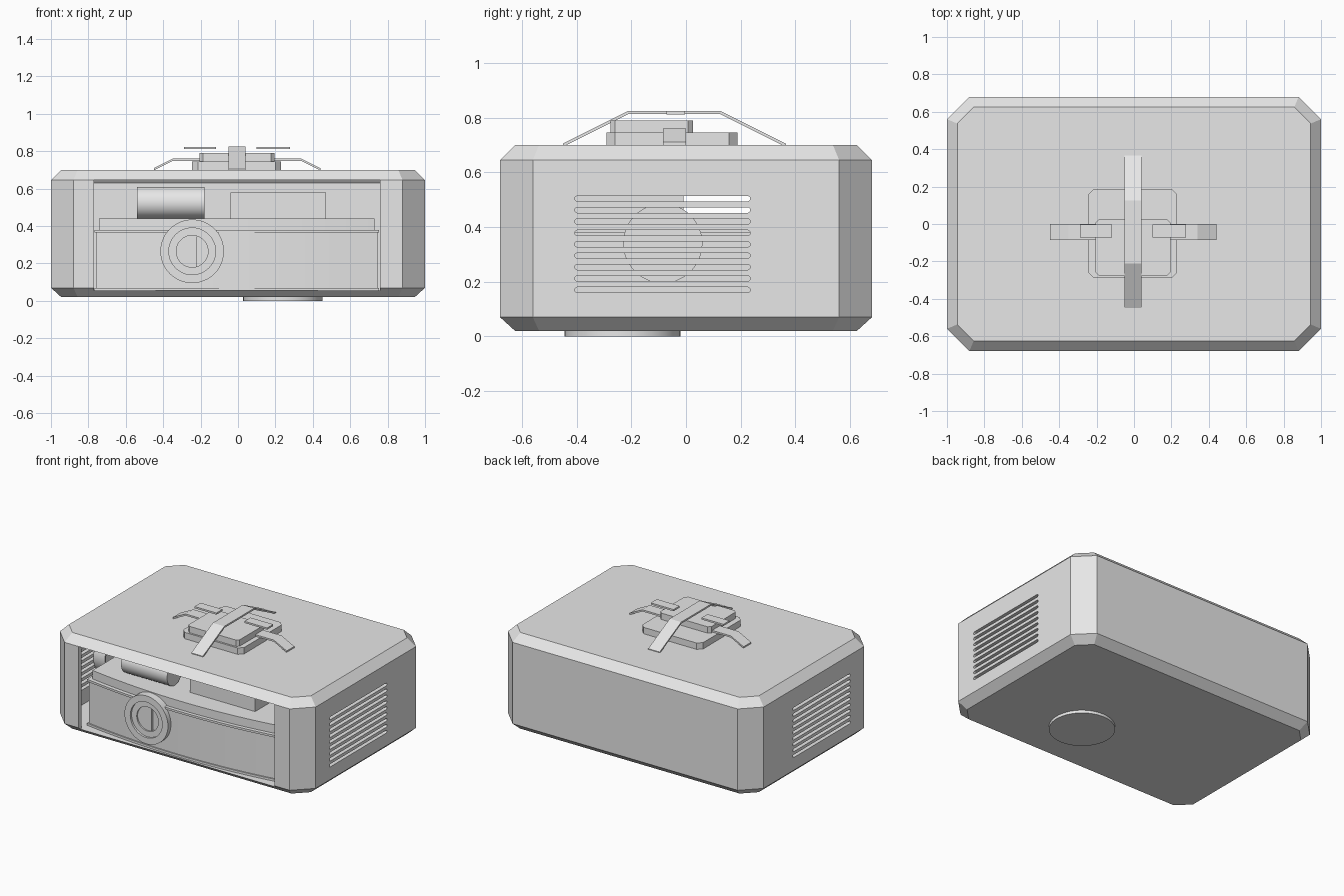
import bpy, bmesh, math
from mathutils import Matrix, Vector

if "Cube" in bpy.data.objects:
    bpy.data.objects.remove(bpy.data.objects["Cube"])

grey = bpy.data.materials.new("light_grey")
grey.use_nodes = True
grey.diffuse_color = (0.8, 0.8, 0.8, 1)
grey.node_tree.nodes["Principled BSDF"].inputs["Base Color"].default_value = (0.8, 0.8, 0.8, 1)


def finish(name, bm, smooth=False):
    bmesh.ops.recalc_face_normals(bm, faces=bm.faces)
    mesh = bpy.data.meshes.new(name)
    bm.to_mesh(mesh)
    bm.free()
    mesh.materials.append(grey)
    ob = bpy.data.objects.new(name, mesh)
    bpy.context.collection.objects.link(ob)
    if smooth:
        bpy.ops.object.select_all(action='DESELECT')
        ob.select_set(True)
        bpy.context.view_layer.objects.active = ob
        bpy.ops.object.shade_smooth_by_angle(angle=math.radians(30))
    return ob


def place(axis, u, v, w):
    """Point with w along the axis and u, v across it."""
    return {'X': (w, u, v), 'Y': (u, w, v), 'Z': (u, v, w)}[axis]


def loft(bm, rings, closed=False):
    loops = [[bm.verts.new(p) for p in ring] for ring in rings]
    pairs = list(zip(loops, loops[1:])) + ([(loops[-1], loops[0])] if closed else [])
    for a, b in pairs:
        for i in range(len(a)):
            j = (i + 1) % len(a)
            bm.faces.new((a[i], a[j], b[j], b[i]))
    if not closed:
        bm.faces.new(loops[0])
        bm.faces.new(loops[-1])


def prism(name, outline, lo, hi, axis='Z', smooth=False):
    bm = bmesh.new()
    loft(bm, [[place(axis, u, v, w) for u, v in outline] for w in (lo, hi)])
    return finish(name, bm, smooth)


def octagon(x0, x1, y0, y1, c):
    return [(x0 + c, y0), (x1 - c, y0), (x1, y0 + c), (x1, y1 - c),
            (x1 - c, y1), (x0 + c, y1), (x0, y1 - c), (x0, y0 + c)]


def rect(x0, x1, y0, y1):
    return [(x0, y0), (x1, y0), (x1, y1), (x0, y1)]


def arc(cx, cy, r, start, end, n):
    return [(cx + r * math.cos(math.radians(start + (end - start) * i / n)),
             cy + r * math.sin(math.radians(start + (end - start) * i / n)))
            for i in range(n + 1)]


def circle(cx, cy, r, n=48):
    return arc(cx, cy, r, 0, 360, n)[:-1]


def tube(name, cx, cy, outer, inner, lo, hi, axis):
    bm = bmesh.new()
    loft(bm, [[place(axis, u, v, w) for u, v in circle(cx, cy, r)]
              for r, w in ((outer, lo), (outer, hi), (inner, hi), (inner, lo))], closed=True)
    return finish(name, bm, True)


def case_block(name, levels):
    """Chamfered box from (inset, height) levels."""
    bm = bmesh.new()
    rings = []
    for d, z in levels:
        cut = 0.12 - d * (2 - math.sqrt(2))
        rings.append([(x, y, z) for x, y in octagon(-1 + d, 1 - d, -0.68 + d, 0.68 - d, cut)])
    loft(bm, rings)
    return finish(name, bm)


def carve(ob, cutters):
    for c in cutters:
        m = ob.modifiers.new("cut", 'BOOLEAN')
        m.operation, m.solver, m.object = 'DIFFERENCE', 'EXACT', c
    bpy.context.view_layer.update()
    deps = bpy.context.evaluated_depsgraph_get()
    mesh = bpy.data.meshes.new_from_object(ob.evaluated_get(deps))
    ob.modifiers.clear()
    ob.data = mesh
    for c in cutters:
        bpy.data.objects.remove(c)


# Hollow case with front opening and side vents
case = case_block("case", [(0.055, 0.02), (0, 0.07), (0, 0.645), (0.055, 0.70)])
cavity = case_block("cavity_cutter", [(0.03, 0.055), (0.03, 0.63), (0.07, 0.68)])
opening = prism("opening_cutter", rect(-0.77, 0.76, 0.055, 0.645), -0.8, -0.6, 'Y')
bm = bmesh.new()
for i in range(9):
    z = 0.17 + i * 0.0417
    slot = arc(0.225, z, 0.01, -90, 90, 6) + arc(-0.397, z, 0.01, 90, 270, 6)
    loft(bm, [[(x, u, v) for u, v in slot] for x in (-1.1, 1.1)])
vents = finish("vent_cutter", bm)
carve(case, [cavity, opening, vents])

# Round foot
prism("foot", circle(0.24, -0.232, 0.212), 0, 0.03, smooth=True)


# Inner unit with a bowed front
def bowed(x0, x1, y_end, bulge, back=0.5, n=24):
    front = [(x0 + (x1 - x0) * i / n, y_end - bulge * (1 - (2 * i / n - 1) ** 2))
             for i in range(n + 1)]
    return front + [(x1, back), (x0, back)]


for name, inset, lo, hi in (("unit_base", 0, 0.055, 0.07), ("unit_body", 0.008, 0.07, 0.365),
                            ("unit_rim", 0, 0.365, 0.38), ("unit_lid", 0.025, 0.38, 0.44)):
    prism(name, bowed(-0.767 + inset, 0.755 - inset, -0.59 + inset, 0.06), lo, hi, smooth=True)

# Lens with stepped rings and a part-round glass
LX, LZ = -0.245, 0.265
tube("lens_ring", LX, LZ, 0.17, 0.125, -0.675, -0.58, 'Y')
tube("lens_inner_ring", LX, LZ, 0.125, 0.085, -0.66, -0.58, 'Y')
prism("lens_glass", arc(LX, LZ, 0.085, 73, 287, 32), -0.65, -0.58, 'Y', True)

# Roller and box on top of the unit
prism("roller", circle(-0.45, 0.525, 0.085), -0.54, -0.18, 'X', True)
prism("top_box", rect(-0.04, 0.47, -0.48, -0.01), 0.44, 0.58)

# Side fans behind the vents
for side, name in ((1, "left"), (-1, "right")):
    tube(name + "_fan_ring", -0.085, 0.34, 0.145, 0.133, side * 0.97, side * 0.88, 'X')
    prism(name + "_fan_disc", circle(-0.085, 0.34, 0.134), side * 0.965, side * 0.885, 'X', True)

# Stacked mounting plates
prism("lower_plate", octagon(-0.245, 0.23, -0.29, 0.188, 0.03), 0.70, 0.745)
prism("upper_plate", octagon(-0.205, 0.195, -0.277, 0.025, 0.018), 0.745, 0.79)


# Straps bent over the plates
def strap(name, path, lo, hi, axis, thick=0.012):
    lower = [(u, z - thick) for u, z in reversed(path)]
    prism(name, path + lower, lo, hi, axis)


strap("long_strap", [(-0.45, 0.705), (-0.21, 0.825), (0.125, 0.825), (0.365, 0.705)],
      -0.05, 0.04, 'X')
strap("right_strap", [(-0.45, 0.71), (-0.35, 0.76), (-0.19, 0.76)], -0.085, 0, 'Y')
strap("left_strap", [(0.19, 0.76), (0.34, 0.76), (0.44, 0.71)], -0.085, 0, 'Y')

# Flat clips beside the long strap
prism("right_clip", rect(-0.29, -0.118, -0.072, -0.004), 0.812, 0.824)
prism("left_clip", rect(0.1, 0.278, -0.072, -0.004), 0.812, 0.824)
